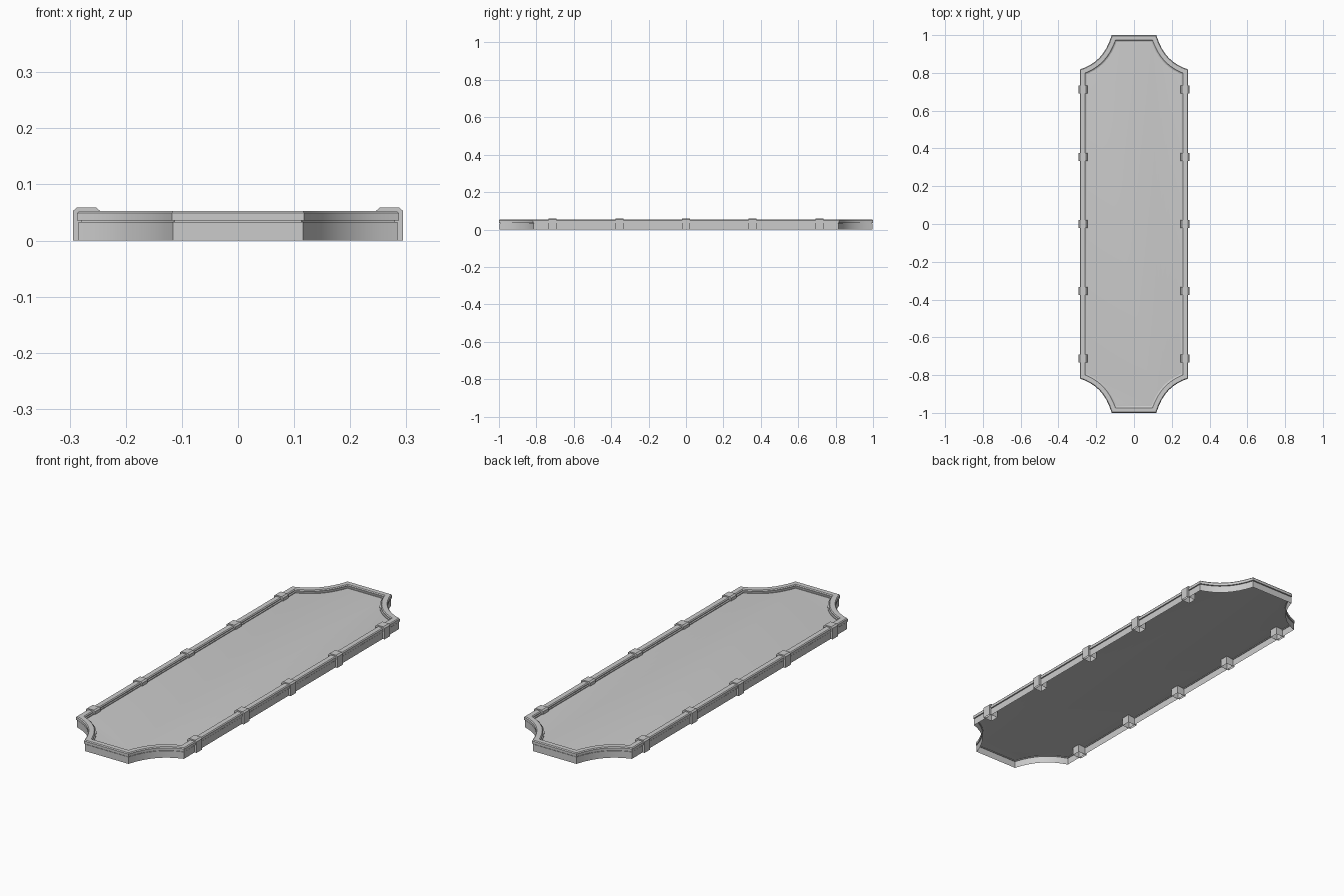
import bpy, bmesh
from math import radians
from mathutils import Vector

if "Cube" in bpy.data.objects:
    bpy.data.objects.remove(bpy.data.objects["Cube"])


def make_object(name, bm):
    bmesh.ops.recalc_face_normals(bm, faces=bm.faces)
    mesh = bpy.data.meshes.new(name)
    bm.to_mesh(mesh)
    bm.free()
    ob = bpy.data.objects.new(name, mesh)
    bpy.context.collection.objects.link(ob)
    return ob


def smooth(ob):
    bpy.ops.object.select_all(action='DESELECT')
    ob.select_set(True)
    bpy.context.view_layer.objects.active = ob
    bpy.ops.object.shade_smooth_by_angle(angle=radians(25))


# Outline: one concave corner, mirrored to all four (counter-clockwise)
A, B, C, D = [Vector(p) for p in ((0.287, 0.818), (0.205, 0.845), (0.150, 0.895), (0.118, 1.0))]
N = 8
corner = []
for i in range(N + 1):
    t = i / N
    corner.append(A * (1-t)**3 + B * 3*t*(1-t)**2 + C * 3*t*t*(1-t) + D * t**3)
outline = corner + [Vector((-p.x, p.y)) for p in reversed(corner)]
outline += [-p for p in outline]


def inset(points, d):
    # mitred inset of a closed counter-clockwise loop
    out = []
    for i, p in enumerate(points):
        e1 = (p - points[i - 1]).normalized()
        e2 = (points[(i + 1) % len(points)] - p).normalized()
        n1, n2 = Vector((-e1.y, e1.x)), Vector((-e2.y, e2.x))
        out.append(p + (n1 + n2) * d / (1 + n1.dot(n2)))
    return out


def sweep(name, profile, cap=False):
    # loft (inset, height) profile around the outline
    bm = bmesh.new()
    loops = [[bm.verts.new((p.x, p.y, z)) for p in inset(outline, d)] for d, z in profile]
    for a, b in zip(loops, loops[1:]):
        for i in range(len(a)):
            j = (i + 1) % len(a)
            bm.faces.new((a[i], a[j], b[j], b[i]))
    if cap:
        bm.faces.new(loops[-1])
    ob = make_object(name, bm)
    smooth(ob)
    return ob


# Lower skirt, open underneath, with a shadow groove below the rim
sweep("skirt", [(0.003, 0), (0.003, 0.033), (0.007, 0.033), (0.007, 0.036)])

# Moulded rim
sweep("rim", [(0.007, 0.036), (0, 0.036), (0, 0.049), (0.004, 0.053), (0.027, 0.053),
              (0.031, 0.049), (0.031, 0.045), (0.036, 0.043), (0.036, 0.039)])

# Flat deck panel
sweep("deck", [(0.007, 0.036), (0.036, 0.039)], cap=True)

# Clips over the rim, hollow and open underneath
clip_profile = [(0.294, 0), (0.294, 0.053), (0.287, 0.059),
                (0.253, 0.059), (0.246, 0.053), (0.246, 0)]
bm = bmesh.new()
for side in (-1, 1):
    for y in (-0.713, -0.355, 0, 0.355, 0.713):
        ends = [[bm.verts.new((side * x, y + w, z)) for x, z in clip_profile]
                for w in (-0.021, 0.021)]
        for i in range(len(clip_profile) - 1):
            bm.faces.new((ends[0][i], ends[0][i + 1], ends[1][i + 1], ends[1][i]))
        for e in ends:
            bm.faces.new(e)
make_object("clips", bm)
